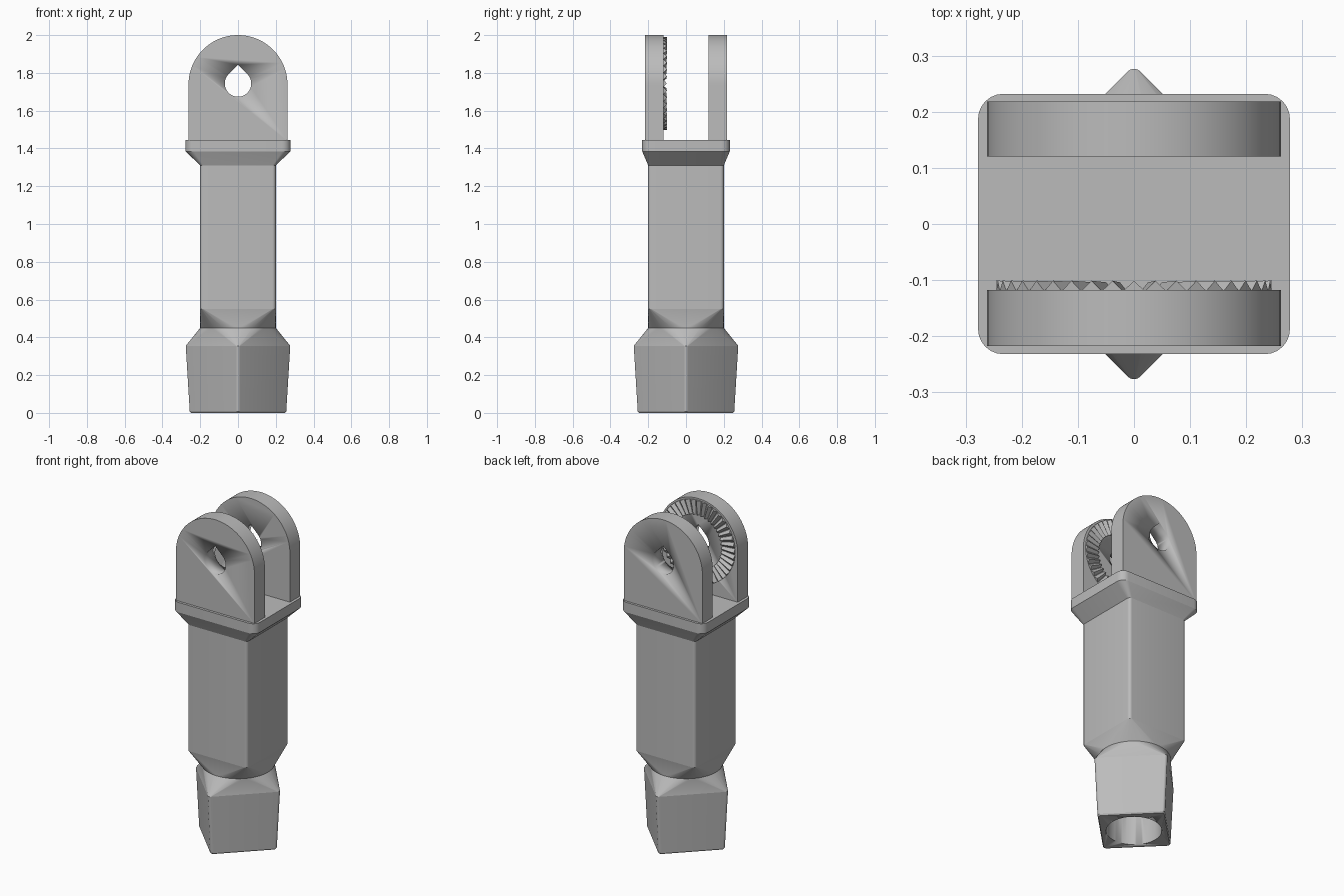
import bpy, bmesh
from math import sin, cos, pi, sqrt, radians
from mathutils import Vector

cube = bpy.data.objects.get("Cube")
if cube:
    bpy.data.objects.remove(cube, do_unlink=True)

grey = bpy.data.materials.new("plain grey")
grey.use_nodes = True
colour = (0.5, 0.5, 0.5, 1)
grey.diffuse_color = colour
grey.node_tree.nodes["Principled BSDF"].inputs["Base Color"].default_value = colour


def finish(name, bm, smooth=True):
    mesh = bpy.data.meshes.new(name)
    bm.to_mesh(mesh)
    bm.free()
    mesh.materials.append(grey)
    obj = bpy.data.objects.new(name, mesh)
    bpy.context.collection.objects.link(obj)
    bpy.ops.object.select_all(action="DESELECT")
    bpy.context.view_layer.objects.active = obj
    obj.select_set(True)
    if smooth:
        bpy.ops.object.shade_smooth_by_angle(angle=radians(25))
    return obj


def hull(name, points):
    """Convex solid around a set of points, with flat regions merged."""
    bm = bmesh.new()
    for p in points:
        bm.verts.new(p)
    result = bmesh.ops.convex_hull(bm, input=bm.verts)
    loose = [g for g in result["geom_interior"] if isinstance(g, bmesh.types.BMVert)]
    bmesh.ops.delete(bm, geom=loose, context="VERTS")
    bmesh.ops.dissolve_limit(bm, angle_limit=0.005, verts=bm.verts, edges=bm.edges)
    bmesh.ops.recalc_face_normals(bm, faces=bm.faces)
    return finish(name, bm)


def circle(r, z, n=64):
    return [Vector((r * cos(2 * pi * i / n), r * sin(2 * pi * i / n), z)) for i in range(n)]


def rounded(hx, hy, r, z, turn=0.0, seg=6):
    """Rounded rectangle section, optionally turned about z."""
    pts = []
    for q, (sx, sy) in enumerate(((1, 1), (-1, 1), (-1, -1), (1, -1))):
        for i in range(seg + 1):
            a = (q + i / seg) * pi / 2
            x, y = sx * (hx - r) + r * cos(a), sy * (hy - r) + r * sin(a)
            pts.append(Vector((x * cos(turn) - y * sin(turn),
                               x * sin(turn) + y * cos(turn), z)))
    return pts


def cut(target, cutter):
    mod = target.modifiers.new("cut", "BOOLEAN")
    mod.operation = "DIFFERENCE"
    mod.solver = "EXACT"
    mod.object = cutter
    bpy.context.view_layer.objects.active = target
    bpy.ops.object.modifier_apply(modifier=mod.name)
    bpy.data.objects.remove(cutter, do_unlink=True)


# Socket: tapered square turned on its corner, with a round bore
socket = hull("socket", rounded(0.180, 0.180, 0.015, 0, pi / 4)
              + rounded(0.185, 0.185, 0.015, 0.008, pi / 4)
              + rounded(0.2, 0.2, 0.015, 0.355, pi / 4))
cut(socket, hull("bore_cutter", circle(0.152, -0.1) + circle(0.152, 0.38)))

# Neck: turned square to circle, then circle to the straight shaft
hull("lower_neck", rounded(0.2, 0.2, 0.015, 0.355, pi / 4) + circle(0.2, 0.45))
hull("upper_neck", circle(0.2, 0.45) + rounded(0.2, 0.2, 0.018, 0.55))

# Shaft, flare and top plate
hull("shaft", rounded(0.2, 0.2, 0.018, 0.55) + rounded(0.2, 0.2, 0.018, 1.31))
hull("flare", rounded(0.2, 0.2, 0.018, 1.31) + rounded(0.278, 0.232, 0.045, 1.385))
hull("top_plate", rounded(0.278, 0.232, 0.045, 1.385) + rounded(0.278, 0.232, 0.045, 1.445))

# Fork ears with teardrop holes
EAR_R, AXIS = 0.262, 1.738


def ear(name, y0, y1):
    steps = 48
    outline = [(EAR_R, 1.44), (-EAR_R, 1.44)]
    outline += [(EAR_R * cos(pi * i / steps), AXIS + EAR_R * sin(pi * i / steps))
                for i in range(steps + 1)]
    body = hull(name, [(x, y, z) for x, z in outline for y in (y0, y1)])
    r = 0.07
    drop = [(p.x, p.y + AXIS + 0.006) for p in circle(r, 0, 48)]
    drop.append((0, AXIS + 0.006 + r * sqrt(2)))
    cut(body, hull("hole_cutter", [(x, y, z) for x, z in drop for y in (y0 - 0.1, y1 + 0.1)]))


ear("front_ear", -0.217, -0.118)
ear("back_ear", 0.12, 0.218)

# Ring of radial locking teeth on the inside of the front ear
TEETH = 40
bm = bmesh.new()
for t in range(TEETH):
    ring = []
    for r, peak in ((0.16, -0.104), (0.246, -0.101)):
        for off, y in ((-0.48, -0.119), (0, peak), (0.48, -0.119)):
            a = 2 * pi * (t + off) / TEETH
            ring.append(bm.verts.new((r * cos(a), y, AXIS + 0.006 + r * sin(a))))
    for f in ((0, 1, 4, 3), (1, 2, 5, 4), (2, 0, 3, 5), (0, 2, 1), (3, 4, 5)):
        bm.faces.new([ring[i] for i in f])
bmesh.ops.recalc_face_normals(bm, faces=bm.faces)
finish("locking_teeth", bm, smooth=False)
